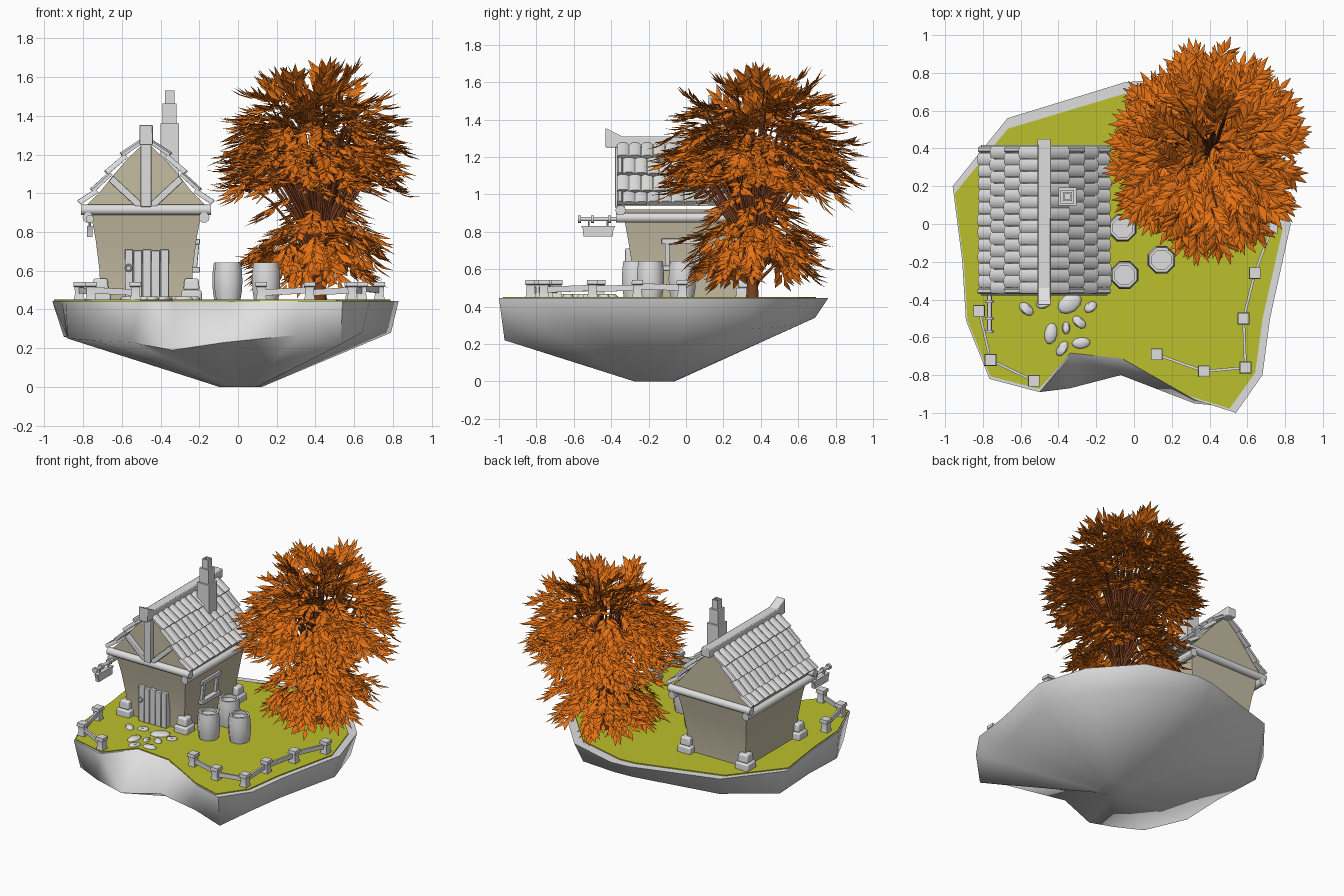
import bpy, bmesh, math, random
from mathutils import Vector as V

if "Cube" in bpy.data.objects:
    bpy.data.objects.remove(bpy.data.objects["Cube"])
random.seed(4)

def mat(name, r, g, b):
    m = bpy.data.materials.new(name)
    m.diffuse_color = (r, g, b, 1)
    m.use_nodes = True
    m.node_tree.nodes["Principled BSDF"].inputs["Base Color"].default_value = m.diffuse_color
    return m
GREY = mat("grey", .74, .74, .74)
GRASS = mat("grass_green", .5, .53, .025)
WALL = mat("plaster_tan", .56, .51, .37)
LEAF = mat("leaf_orange", .85, .18, .008)
BARK = mat("bark_brown", .2, .05, .015)

def make(name, bm, *mats, angle=40, bevel=0, fix=True):
    if fix:
        bmesh.ops.recalc_face_normals(bm, faces=bm.faces[:])
    me = bpy.data.meshes.new(name)
    bm.to_mesh(me)
    bm.free()
    o = bpy.data.objects.new(name, me)
    bpy.context.collection.objects.link(o)
    for m in mats:
        me.materials.append(m)
    if bevel:
        b = o.modifiers.new("bevel", 'BEVEL')
        b.width, b.segments = bevel, 2
    if angle:
        bpy.ops.object.select_all(action='DESELECT')
        o.select_set(True)
        bpy.context.view_layer.objects.active = o
        bpy.ops.object.shade_smooth_by_angle(angle=math.radians(angle))
    return o

def loft(bm, rings):
    vs = [[bm.verts.new(p) for p in r] for r in rings]
    n = len(rings[0])
    for a, b in zip(vs, vs[1:]):
        for i in range(n):
            bm.faces.new((a[i], a[(i+1) % n], b[(i+1) % n], b[i]))
    return bm.faces.new(vs[0]), bm.faces.new(vs[-1])

def rect(x, y, z, hx, hy):
    return [(x-hx, y-hy, z), (x+hx, y-hy, z), (x+hx, y+hy, z), (x-hx, y+hy, z)]

def ngon(x, y, z, r, n):
    return [(x+r*math.cos(math.tau*(i+.5)/n), y+r*math.sin(math.tau*(i+.5)/n), z) for i in range(n)]

def frame(a, b):
    d = (b-a).normalized()
    s = d.cross(V((0, 0, 1)))
    s = s.normalized() if s.length > .01 else V((1, 0, 0))
    return s, s.cross(d)

def beam(bm, a, b, w, h):
    a, b = V(a), V(b)
    s, u = frame(a, b)
    loft(bm, [[p+s*w*i/2+u*h*j/2 for i, j in ((-1, -1), (1, -1), (1, 1), (-1, 1))] for p in (a, b)])

def rod(bm, a, b, r, n=10):
    a, b = V(a), V(b)
    s, u = frame(a, b)
    loft(bm, [[p+(s*math.cos(t*math.tau/n)+u*math.sin(t*math.tau/n))*r for t in range(n)] for p in (a, b)])

# Floating rock: top outline x, y, then lower edge x, y, z
EDGE = [(-.96, .2, -.9, .19, .26), (-.67, .56, -.62, .5, .3), (-.05, .75, -.05, .68, .34),
        (.08, .76, .1, .69, .34), (.45, .66, .42, .6, .3), (.72, .36, .68, .34, .28),
        (.83, 0, .79, 0, .28), (.72, -.5, .68, -.48, .28), (.68, -.8, .64, -.76, .28),
        (.54, -1, .53, -.97, .22), (.32, -.93, .32, -.95, .27), (-.05, -.72, -.07, -.8, .23),
        (-.33, -.69, -.34, -.87, .19), (-.5, -.89, -.55, -.86, .23), (-.765, -.82, -.74, -.78, .24),
        (-.89, -.51, -.88, -.5, .25), (-.91, -.19, -.88, -.18, .26)]
bm = bmesh.new()
loft(bm, [[(.02+.13*e[2], -.15+.13*e[3], 0) for e in EDGE], [e[2:] for e in EDGE], [(e[0], e[1], .445) for e in EDGE]])
make("island", bm, GREY, angle=66)
bm = bmesh.new()
loft(bm, [[(-.6+(e[0]+.6)*.97, -.55+(e[1]+.55)*.95, z) for e in EDGE] for z in (.44, .452)])
make("grass", bm, GRASS, angle=20)

# House walls, flaring outwards at the top, and gable body
CX, CY = -.475, .02
bm = bmesh.new()
loft(bm, [rect(CX, CY, z, hx, hy) for z, hx, hy in ((.44, .235, .3), (.6, .24, .305), (.76, .26, .33), (.92, .29, .36))])
ROOF = [(.02, 1.265), (.1, 1.19), (.178, 1.1), (.25, 1.01), (.318, .945)]
half = [(dx-.008, z-.008) for dx, z in ROOF]
prof = [(CX+dx, z) for dx, z in half] + [(CX-dx, z) for dx, z in reversed(half)]
loft(bm, [[(x, y, z) for x, z in prof] for y in (CY-.365, CY+.365)])
make("walls", bm, WALL, angle=20)

# Rounded roof tiles, staggered row by row
bm = bmesh.new()
W = .78/12
SEC = [(-.5, -.008), (.5, -.008), (.5, .008), (.25, .018), (-.25, .018), (-.5, .008)]
for side in (1, -1):
    for r, ((x0, z0), (x1, z1)) in enumerate(zip(ROOF, ROOF[1:])):
        d = V((x1-x0, z1-z0)).normalized()
        nx, nz = -d.y, d.x
        for k in range(12 + r % 2):
            lo, hi = CY-.39+W*(k-.5*(r % 2)), CY-.39+W*(k+1-.5*(r % 2))
            lo, hi = max(lo, CY-.39), min(hi, CY+.39)
            e = random.uniform(0, .008)
            rings = []
            for x, z, lift in ((x0, z0, 0), (x1+d.x*(.008+e), z1+d.y*(.008+e), .02)):
                rings.append([(CX+side*(x+nx*(h+lift)), (lo+hi)/2+(hi-lo)*t*.97, z+nz*(h+lift)) for t, h in SEC])
            loft(bm, rings)
make("roof_tiles", bm, GREY, angle=50)

# Ridge beam with upturned front end
bm = bmesh.new()
loft(bm, [[(CX-.035, y, a), (CX+.035, y, a), (CX+.035, y, b), (CX-.035, y, b)]
          for y, a, b in ((-.43, 1.25, 1.355), (-.34, 1.25, 1.31), (.36, 1.25, 1.31), (.45, 1.25, 1.315))])
make("ridge_beam", bm, GREY, angle=20, bevel=.005)

# Timber: gable post, braces, cross logs, eave logs
bm = bmesh.new()
beam(bm, (CX, -.355, .93), (CX, -.355, 1.26), .055, .05)
for s in (-1, 1):
    beam(bm, (CX+s*.03, -.35, .935), (CX+s*.18, -.35, 1.075), .04, .035)
make("gable_timbers", bm, GREY, angle=20, bevel=.004)
bm = bmesh.new()
for y in (-.35, .39):
    rod(bm, (CX-.335, y, .915), (CX+.335, y, .915), .028)
for s in (-1, 1):
    rod(bm, (CX+s*.3, -.375, .875), (CX+s*.3, .415, .875), .028)
make("logs", bm, GREY)

# Chimney in three steps with a sunken flue
bm = bmesh.new()
x, y = -.353, .145
loft(bm, [rect(x, y, z, h, h) for z, h in ((1.05, .048), (1.36, .048), (1.36, .036), (1.465, .036),
                                           (1.465, .024), (1.53, .024), (1.53, .014), (1.49, .014))])
make("chimney", bm, GREY, angle=20)

# Corner stones
bm = bmesh.new()
for sx in (-1, 1):
    for y in (CY-.3, CY+.3):
        x = CX+sx*.235
        loft(bm, [rect(x, y, .44, .055, .055), rect(x, y, .5, .052, .052)])
        loft(bm, [rect(x, y, .5, .042, .042), rect(x, y, .56, .036, .036)])
make("corner_stones", bm, GREY, bevel=.01)

# Plank door with ring handle
bm = bmesh.new()
for i in range(5):
    x = -.563+i*.046
    beam(bm, (x, -.3, .45), (x, -.3, .71-.006*(i % 2)), .043, .05)
make("door", bm, GREY, angle=20, bevel=.004)
bpy.ops.mesh.primitive_torus_add(location=(-.565, -.332, .615), rotation=(math.pi/2, 0, 0), major_radius=.016,
                                 minor_radius=.005, major_segments=12, minor_segments=6)
bpy.context.object.name = "door_handle"
bpy.context.object.data.materials.append(GREY)

# Side window frame
bm = bmesh.new()
for z, hy in ((.605, .105), (.75, .11)):
    beam(bm, (-.222, -.02-hy, z), (-.222, -.02+hy, z), .05, .028)
for y in (-.1, .06):
    beam(bm, (-.226, y, .6), (-.212, y, .75), .026, .026)
make("window_frame", bm, GREY, angle=20, bevel=.003)

# Hanging sign
bm = bmesh.new()
X = -.765
rod(bm, (X, -.33, .868), (X, -.57, .868), .012)
for y in (-.57, -.5, -.41):
    rod(bm, (X, y-.008, .868), (X, y+.008, .868), .021)
for y in (-.52, -.42):
    rod(bm, (X, y, .87), (X, y, .815), .006, 6)
loft(bm, [rect(X, -.47, z, .014, h) for z, h in ((.775, .078), (.815, .082), (.825, .09), (.832, .09))])
make("hanging_sign", bm, GREY)

# Open barrels
bm = bmesh.new()
for x, y in ((-.06, -.02), (-.05, -.27), (.145, -.19)):
    loft(bm, [ngon(x, y, z, r, 8) for z, r in ((.44, .066), (.49, .075), (.545, .079), (.6, .076), (.643, .07),
                                               (.643, .055), (.62, .055))])
make("barrels", bm, GREY, angle=50)

# Fences
for name, pts in (("left_fence", ((-.82, -.46), (-.76, -.72), (-.53, -.83))),
                  ("right_fence", ((.73, -.02), (.64, -.26), (.58, -.5), (.59, -.76), (.37, -.78), (.12, -.69)))):
    bm = bmesh.new()
    for x, y in pts:
        loft(bm, [rect(x, y, z, h, h) for z, h in ((.44, .03), (.48, .022), (.515, .024), (.52, .031), (.542, .029))])
    for a, b in zip(pts, pts[1:]):
        beam(bm, (*a, .5), (*b, random.uniform(.485, .51)), .014, .032)
    make(name, bm, GREY, angle=30)

# Stepping stones
bm = bmesh.new()
for x, y, a, b, t in ((-.57, -.45, .045, .028, -.7), (-.48, -.42, .04, .028, .3), (-.34, -.42, .07, .048, .6),
                      (-.23, -.44, .038, .026, .6), (-.44, -.58, .058, .034, 1.4), (-.36, -.55, .034, .022, 1.6),
                      (-.29, -.52, .042, .026, -.7), (-.28, -.63, .05, .03, .1), (-.38, -.66, .045, .026, 1)):
    c, s = math.cos(t), math.sin(t)
    loft(bm, [[(x+k*(a*px*c-b*py*s), y+k*(a*px*s+b*py*c), z) for px, py, _ in ngon(0, 0, 0, 1, 10)]
              for z, k in ((.445, 1), (.455, 1), (.467, .75))])
make("stepping_stones", bm, GREY, angle=60)

# Tree: leafy sprigs on a round crown and a drooping skirt, with curved stems
def jitter(k):
    return V([random.uniform(-k, k) for _ in range(3)])
sprigs = []
N = 260
for i in range(N):
    z = 1-1.4*(i+.5)/N
    a, q = i*2.39996, math.sqrt(1-z*z)
    h = V((math.cos(a), math.sin(a), 0))
    k = random.choice((.85, .78, .65, .45))
    p = V((.39, .385, 1.19)) + V((.42*k*q*h.x, .44*k*q*h.y, .44*k*z)) + jitter(.03)
    sprigs.append((p, h*q + V((0, 0, .9*max(z, 0)**3-.1-.5*q*random.random())) + jitter(.35)))
for i in range(62):
    a = i*2.39996
    z = random.uniform(.64, .84)
    h = V((math.cos(a), math.sin(a), 0))
    sprigs.append((V((.4, .36, z))+h*random.uniform(.1, .27), h+V((0, 0, random.uniform(-1.0, -.2)))+jitter(.2)))
for i in range(20):
    a = i*2.39996
    h = V((math.cos(a), math.sin(a), 0))
    sprigs.append((V((.41, .37, random.uniform(.84, 1)))+h*random.uniform(.05, .17), h+V((0, 0, -.5))))

bm = bmesh.new()
def leaf(p, d, up, L):
    s = d.cross(up).normalized()*L*.165
    n = s.cross(d).normalized()*L*.05
    b, t, l, r = (bm.verts.new(c) for c in (p, p+d*L, p+d*L*.42+s-n, p+d*L*.42-s-n))
    bm.faces.new((b, l, t))
    bm.faces.new((b, t, r))
for p, d in sprigs:
    d = d.normalized()
    s, u = frame(V((0, 0, 0)), d)
    L = random.uniform(.11, .16)
    for j in range(6):
        q = p+d*L*j/6-V((0, 0, .035*(j/6)**2))
        for side in (-1, 1):
            e = (d+s*side*random.uniform(.45, 1)+u*random.uniform(-.35, .25)).normalized()
            leaf(q, e, u+jitter(.4), random.uniform(.09, .125))
    leaf(p+d*L-V((0, 0, .035)), d, u, .1)
make("leaves", bm, LEAF, angle=0, fix=False)

cu = bpy.data.curves.new("tree_stems", 'CURVE')
cu.dimensions = '3D'
cu.bevel_depth, cu.bevel_resolution = 1, 1
cu.use_fill_caps = True
def stem(pts, radii):
    s = cu.splines.new('POLY')
    s.points.add(len(pts)-1)
    for c, p, r in zip(s.points, pts, radii):
        c.co, c.radius = (*p, 1), r
base = V((.42, .355, .44))
stem([base, base+V((0, 0, .1)), base+V((-.01, .01, .3))], (.04, .032, .02))
for p, d in sprigs[::3]:
    c = V((.42+.25*(p.x-.42), .355+.25*(p.y-.355), .5+.55*max(p.z-.55, .1)))
    stem([base+V((0, 0, .03)), base.lerp(c, .5)+V((0, 0, .03)), c, c.lerp(p, .6)+V((0, 0, .03)), p, p+d.normalized()*.1],
         (.015, .012, .009, .006, .004, .002))
o = bpy.data.objects.new("tree_stems", cu)
bpy.context.collection.objects.link(o)
cu.materials.append(BARK)
